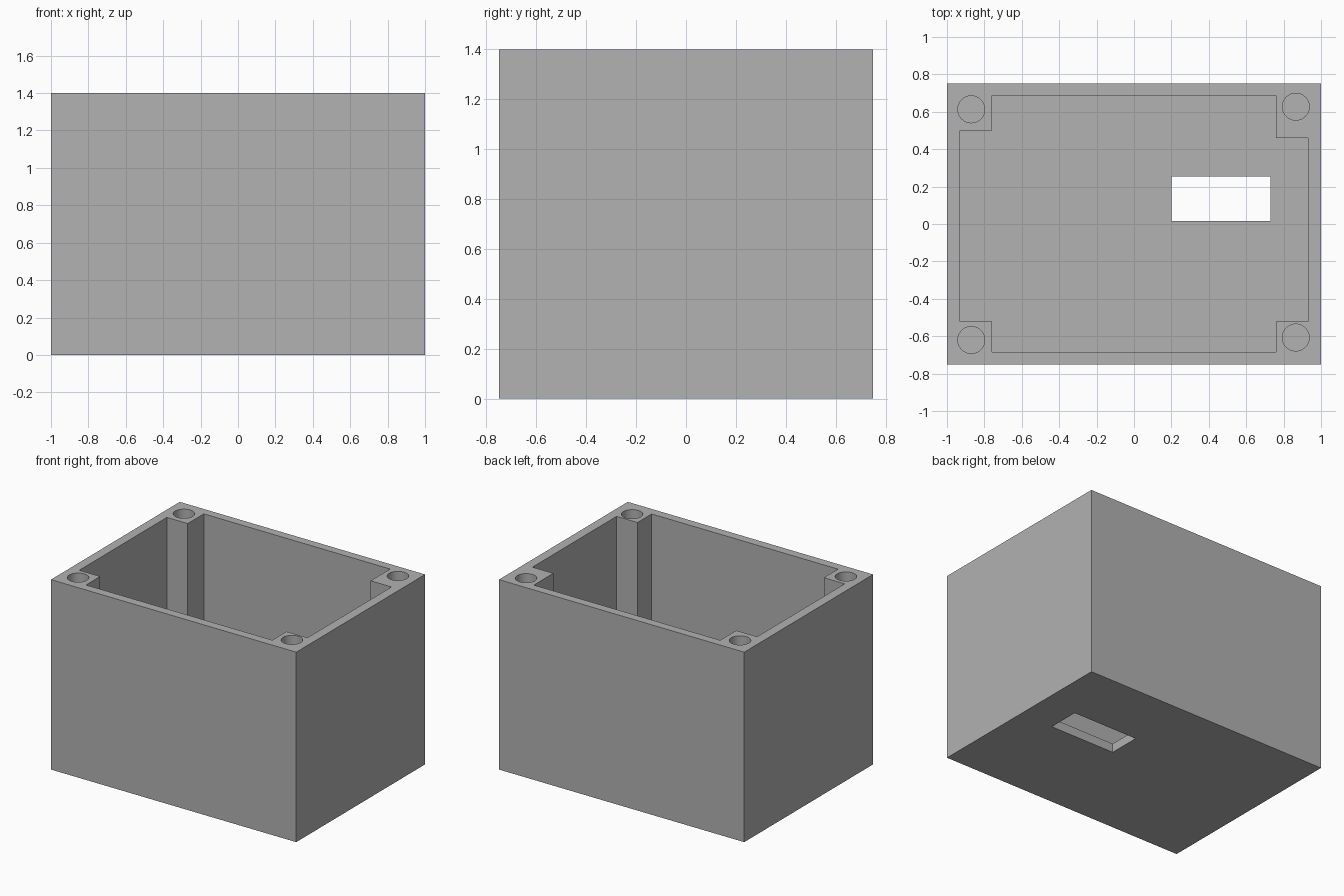
import bpy
import bmesh
from math import cos, sin, tau, radians

if "Cube" in bpy.data.objects:
    bpy.data.objects.remove(bpy.data.objects["Cube"], do_unlink=True)

HEIGHT, FLOOR, HOLE_DEPTH, HOLE_RADIUS = 1.4, 0.065, 0.5, 0.072

grey = bpy.data.materials.new("plain grey")
grey.use_nodes = True
colour = (0.445, 0.445, 0.445, 1)
grey.diffuse_color = colour
grey.node_tree.nodes["Principled BSDF"].inputs["Base Color"].default_value = colour


def prism(name, outline, z0, z1):
    """Solid made by raising a flat outline from z0 to z1."""
    bm = bmesh.new()
    face = bm.faces.new([bm.verts.new((x, y, z0)) for x, y in outline])
    raised = bmesh.ops.extrude_face_region(bm, geom=[face])["geom"]
    verts = [v for v in raised if isinstance(v, bmesh.types.BMVert)]
    bmesh.ops.translate(bm, verts=verts, vec=(0, 0, z1 - z0))
    bmesh.ops.recalc_face_normals(bm, faces=bm.faces)
    mesh = bpy.data.meshes.new(name)
    bm.to_mesh(mesh)
    bm.free()
    mesh.materials.append(grey)
    obj = bpy.data.objects.new(name, mesh)
    bpy.context.collection.objects.link(obj)
    return obj


def rectangle(x0, x1, y0, y1):
    return [(x0, y0), (x1, y0), (x1, y1), (x0, y1)]


def circle(cx, cy, r, n=48):
    return [(cx + r * cos(tau * i / n), cy + r * sin(tau * i / n)) for i in range(n)]


def cut(target, cutter):
    """Subtract the cutter and throw it away."""
    bpy.context.view_layer.objects.active = target
    mod = target.modifiers.new("cut", "BOOLEAN")
    mod.operation, mod.solver, mod.object = "DIFFERENCE", "EXACT", cutter
    bpy.ops.object.modifier_apply(modifier=mod.name)
    bpy.data.objects.remove(cutter, do_unlink=True)


# Outer block
box = prism("open_box", rectangle(-1, 1, -0.75, 0.75), 0, HEIGHT)

# Cavity, leaving a full-height square post in each corner
x_in, x_post, front, back = 0.93, 0.76, -0.685, 0.687
post_front, post_back_left, post_back_right = -0.52, 0.46, 0.50
cavity = [(-x_post, front), (x_post, front), (x_post, post_front), (x_in, post_front),
          (x_in, post_back_left), (x_post, post_back_left), (x_post, back),
          (-x_post, back), (-x_post, post_back_right), (-x_in, post_back_right),
          (-x_in, post_front), (-x_post, post_front)]
cut(box, prism("cavity_cutter", cavity, FLOOR, HEIGHT + 0.1))

# Slot through the floor
cut(box, prism("slot_cutter", rectangle(0.2, 0.73, 0.017, 0.255), -0.1, FLOOR + 0.1))

# Screw holes in the posts
for x, y in [(-0.87, 0.613), (0.865, 0.627), (-0.87, -0.62), (0.865, -0.607)]:
    cut(box, prism("hole_cutter", circle(x, y, HOLE_RADIUS), HEIGHT - HOLE_DEPTH, HEIGHT + 0.1))

# Round holes shade smoothly, everything else stays crisp
bpy.ops.object.select_all(action="DESELECT")
box.select_set(True)
bpy.context.view_layer.objects.active = box
bpy.ops.object.shade_smooth_by_angle(angle=radians(30))
